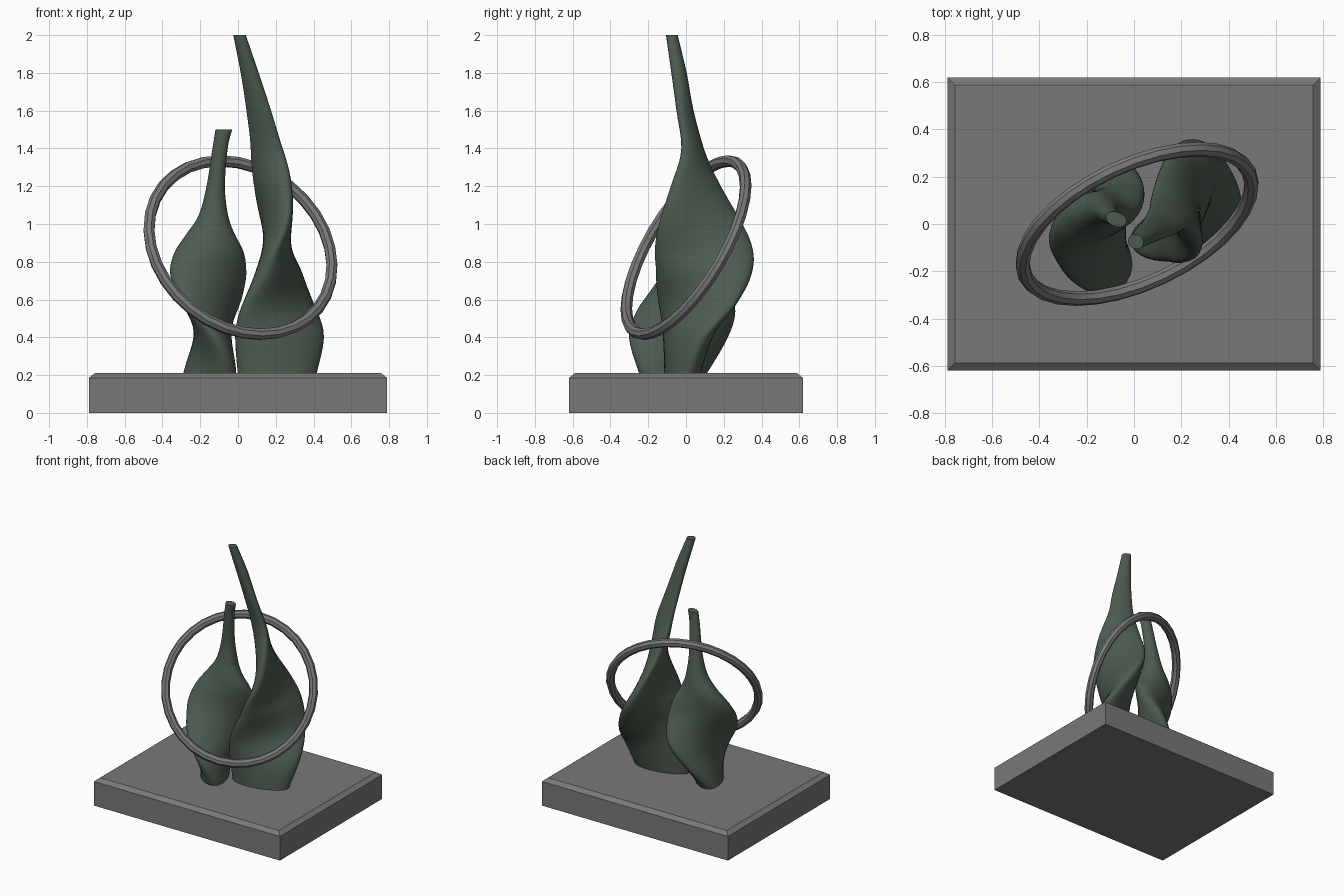
import bpy
import bmesh
from math import cos, sin, pi, radians
from mathutils import Vector

default_cube = bpy.data.objects.get("Cube")
if default_cube:
    bpy.data.objects.remove(default_cube, do_unlink=True)


def make_material(name, colour):
    material = bpy.data.materials.new(name)
    material.use_nodes = True
    material.diffuse_color = colour
    material.node_tree.nodes["Principled BSDF"].inputs["Base Color"].default_value = colour
    return material


grey = make_material("stone grey", (0.19, 0.19, 0.19, 1))
green = make_material("dark green", (0.075, 0.105, 0.078, 1))


def finish(obj, material, angle):
    obj.data.materials.clear()
    obj.data.materials.append(material)
    bpy.ops.object.select_all(action="DESELECT")
    obj.select_set(True)
    bpy.context.view_layer.objects.active = obj
    bpy.ops.object.shade_smooth_by_angle(angle=radians(angle))


def object_from_bmesh(name, bm):
    bmesh.ops.recalc_face_normals(bm, faces=bm.faces)
    mesh = bpy.data.meshes.new(name)
    bm.to_mesh(mesh)
    bm.free()
    obj = bpy.data.objects.new(name, mesh)
    bpy.context.collection.objects.link(obj)
    return obj


def smooth_rows(rows, steps):
    """Spline through the key sections, giving evenly blended sections."""
    keys = [Vector(row) for row in rows]
    keys = [keys[0]] + keys + [keys[-1]]
    result = []
    for p, q, r, s in zip(keys, keys[1:], keys[2:], keys[3:]):
        for step in range(steps):
            t = step / steps
            tangent_q, tangent_r = (r - p) / 2, (s - q) / 2
            result.append(q + tangent_q * t
                          + (3 * (r - q) - 2 * tangent_q - tangent_r) * t ** 2
                          + (2 * (q - r) + tangent_q + tangent_r) * t ** 3)
    return result + [keys[-1]]


def twisted_form(name, rows, sides=40, steps=5):
    """Loft turning ellipses; each row is height, x, y, long radius, short radius, turn."""
    bm = bmesh.new()
    loops = []
    for z, x, y, long_radius, short_radius, turn in smooth_rows(rows, steps):
        c, s = cos(radians(turn)), sin(radians(turn))
        loop = []
        for i in range(sides):
            angle = 2 * pi * i / sides
            u, v = long_radius * cos(angle), short_radius * sin(angle)
            loop.append(bm.verts.new((x + u * c - v * s, y + u * s + v * c, z)))
        loops.append(loop)
    for low, high in zip(loops, loops[1:]):
        for i in range(sides):
            j = (i + 1) % sides
            bm.faces.new((low[i], low[j], high[j], high[i]))
    bm.faces.new(loops[0])
    bm.faces.new(loops[-1])
    finish(object_from_bmesh(name, bm), green, 50)


# Plinth with a shallow sloped rim
width, depth, height, rim, rim_drop = 1.58, 1.24, 0.21, 0.045, 0.025
bm = bmesh.new()
bmesh.ops.create_cube(bm, size=1)
for vert in bm.verts:
    vert.co.x *= width
    vert.co.y *= depth
    vert.co.z = (vert.co.z + 0.5) * (height - rim_drop)
top = max(bm.faces, key=lambda face: face.calc_center_median().z)
bmesh.ops.inset_individual(bm, faces=[top], thickness=rim)
for vert in top.verts:
    vert.co.z = height
finish(object_from_bmesh("plinth", bm), grey, 35)

# Tall twisted form, turning anticlockwise as it rises
twisted_form("tall_form", [
    (0.2, 0.207, -0.02, 0.21, 0.09, 10),
    (0.4, 0.22, 0.01, 0.25, 0.1, 22),
    (0.57, 0.213, 0.06, 0.265, 0.09, 47),
    (0.74, 0.215, 0.095, 0.265, 0.1, 72),
    (0.86, 0.207, 0.095, 0.26, 0.08, 87),
    (1, 0.205, 0.078, 0.227, 0.065, 103),
    (1.2, 0.185, 0.052, 0.155, 0.06, 124),
    (1.4, 0.152, 0.035, 0.095, 0.042, 150),
    (1.6, 0.11, -0.005, 0.071, 0.036, 153),
    (1.8, 0.062, -0.037, 0.05, 0.038, 153),
    (2, 0.008, -0.075, 0.034, 0.03, 153),
])

# Short twisted form, turning clockwise as it rises
twisted_form("short_form", [
    (0.2, -0.15, -0.07, 0.202, 0.1, 125),
    (0.4, -0.135, -0.04, 0.262, 0.1, 93),
    (0.54, -0.14, 0, 0.277, 0.1, 69),
    (0.65, -0.15, 0.02, 0.255, 0.1, 50),
    (0.75, -0.158, 0.03, 0.23, 0.1, 32),
    (0.85, -0.153, 0.04, 0.19, 0.1, 18),
    (0.95, -0.145, 0.05, 0.126, 0.088, 2),
    (1.05, -0.13, 0.055, 0.077, 0.068, -8),
    (1.2, -0.118, 0.05, 0.049, 0.045, -15),
    (1.4, -0.095, 0.03, 0.041, 0.034, -20),
    (1.5, -0.075, 0.02, 0.046, 0.03, -20),
])

# Tilted hoop around both forms
facing = Vector((0.373, -0.796, 0.477))
bpy.ops.mesh.primitive_torus_add(
    major_segments=32, minor_segments=8, major_radius=0.522, minor_radius=0.031,
    location=(0.013, 0, 0.875), rotation=facing.to_track_quat("Z", "Y").to_euler())
hoop = bpy.context.object
hoop.name = "hoop"
finish(hoop, grey, 30)
